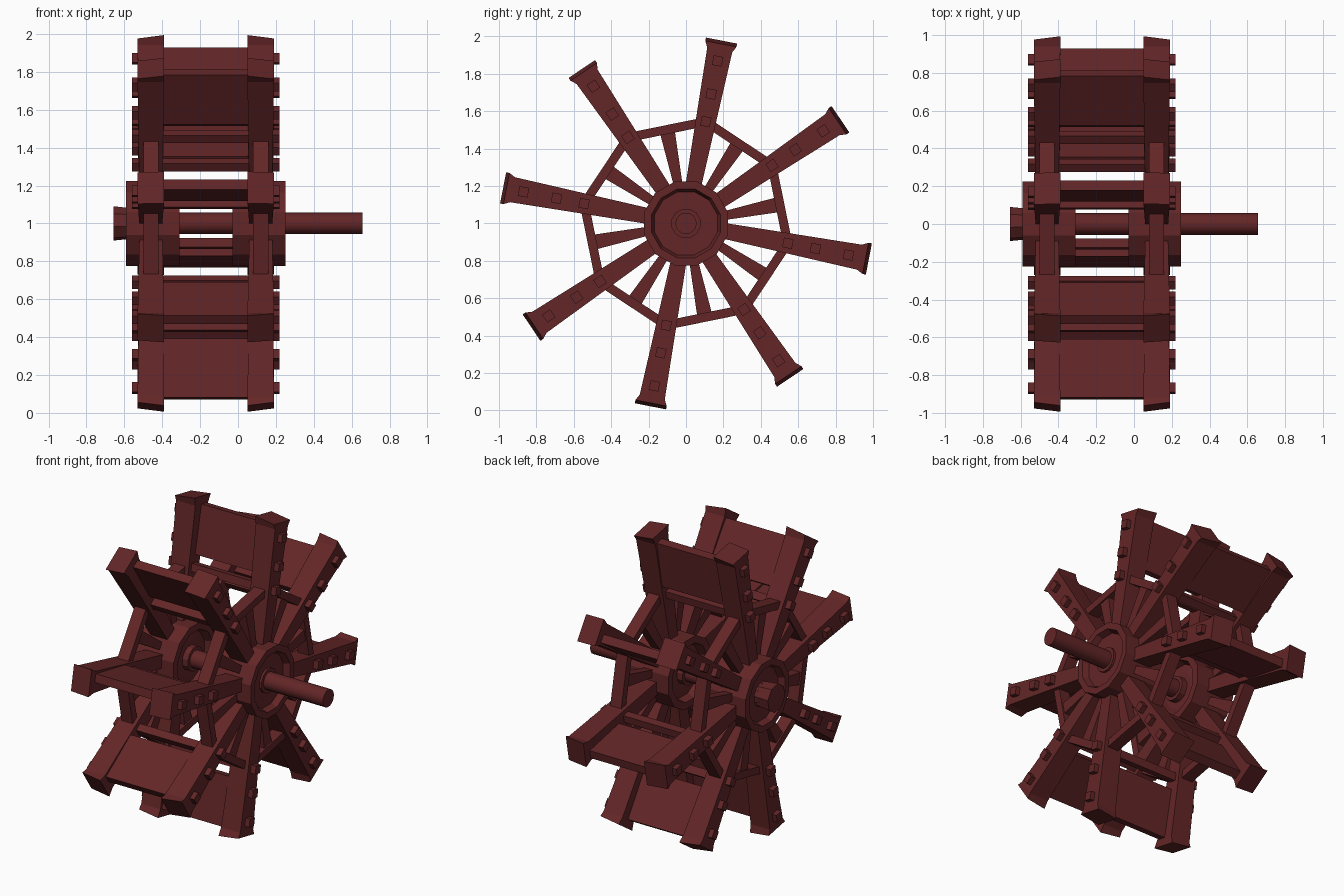
import bpy, bmesh, math
from mathutils import Matrix

if "Cube" in bpy.data.objects:
    bpy.data.objects.remove(bpy.data.objects["Cube"])

CX = -0.17                      # mid plane between the two wheels
START = math.radians(34)        # angle of the first main spoke
STEP = math.radians(45)

mat = bpy.data.materials.new("dark red wood")
mat.diffuse_color = (0.125, 0.019, 0.020, 1)
mat.use_nodes = True
mat.node_tree.nodes["Principled BSDF"].inputs["Base Color"].default_value = mat.diffuse_color


def make(name, bm, angle=0.0):
    """Object from a bmesh built along +y, turned about the axle."""
    bmesh.ops.recalc_face_normals(bm, faces=bm.faces)
    me = bpy.data.meshes.new(name)
    bm.to_mesh(me)
    bm.free()
    me.materials.append(mat)
    ob = bpy.data.objects.new(name, me)
    ob.matrix_world = Matrix.Translation((0, 0, 1)) @ Matrix.Rotation(angle, 4, 'X')
    bpy.context.collection.objects.link(ob)
    return ob


def loft(bm, sections):
    """Skin rings of equal length and cap both ends."""
    rings = [[bm.verts.new(p) for p in s] for s in sections]
    n = len(rings[0])
    for a, b in zip(rings, rings[1:]):
        for i in range(n):
            bm.faces.new((a[i], a[(i + 1) % n], b[(i + 1) % n], b[i]))
    bm.faces.new(rings[0])
    bm.faces.new(rings[-1])


def rect(r0, x0, x1, z0, z1, r1=None):
    """Section at radius r0 (at x0) and r1 (at x1)."""
    r1 = r0 if r1 is None else r1
    return [(x0, r0, z0), (x1, r1, z0), (x1, r1, z1), (x0, r0, z1)]


def box(bm, x0, x1, r0, r1, z0, z1):
    loft(bm, [rect(r0, x0, x1, z0, z1), rect(r1, x0, x1, z0, z1)])


def lathe(bm, profile, sides, phase=0.0):
    """Turn (x, radius) points around the x axis."""
    loft(bm, [[(x, r * math.cos(phase + i * math.tau / sides),
                r * math.sin(phase + i * math.tau / sides)) for i in range(sides)]
              for x, r in profile])


for side, s in (("left", -1), ("right", 1)):
    def X(d):
        return CX + s * d

    # hub drum, recessed on both ends, with a collar round the axle
    bm = bmesh.new()
    lathe(bm, [(X(.14), .08), (X(.18), .08), (X(.18), .12), (X(.19), .17), (X(.14), .185),
               (X(.14), .232), (X(.42), .232), (X(.42), .19), (X(.38), .175),
               (X(.38), .08), (X(.395), .08)], 12, math.radians(15))
    make(side + "_hub", bm)

    for k in range(8):
        ang = START + k * STEP

        # main spoke with flared, slanted tip
        bm = bmesh.new()
        loft(bm, [rect(.15, X(.23), X(.35), -.04, .04),
                  rect(.945, X(.22), X(.36), -.068, .068),
                  rect(.996, X(.22), X(.36), -.085, .085, .978)])
        make(side + "_spoke", bm, ang)

        # square bolt heads
        bm = bmesh.new()
        for r in (.555, .705, .885):
            box(bm, X(.34), X(.39), r - .026, r + .026, -.026, .026)
        make(side + "_bolts", bm, ang)

        # thin spoke halfway between the main ones
        bm = bmesh.new()
        loft(bm, [rect(.18, X(.26), X(.32), -.022, .022),
                  rect(.50, X(.26), X(.32), -.04, .04)])
        make(side + "_thin_spoke", bm, ang + STEP / 2)

        # straight rim brace joining two main spokes
        bm = bmesh.new()
        w = .215
        box(bm, X(.25), X(.33), .488, .536, -w, w)
        make(side + "_rim_brace", bm, ang + STEP / 2)

# paddle boards and cross bars between the wheels
for k in range(8):
    ang = START + k * STEP
    bm = bmesh.new()
    box(bm, -.41, .07, .63, .945, -.052, .002)
    make("paddle", bm, ang)
    bm = bmesh.new()
    box(bm, -.41, .07, .528, .578, -.025, .025)
    make("cross_bar", bm, ang)

# axle
bm = bmesh.new()
lathe(bm, [(-.60, .057), (.657, .057)], 16)
axle = make("axle", bm)
for p in axle.data.polygons:
    p.use_smooth = len(p.vertices) == 4

# end nut
bm = bmesh.new()
lathe(bm, [(-.54, .08), (-.657, .092)], 8, math.radians(11))
make("end_nut", bm)
